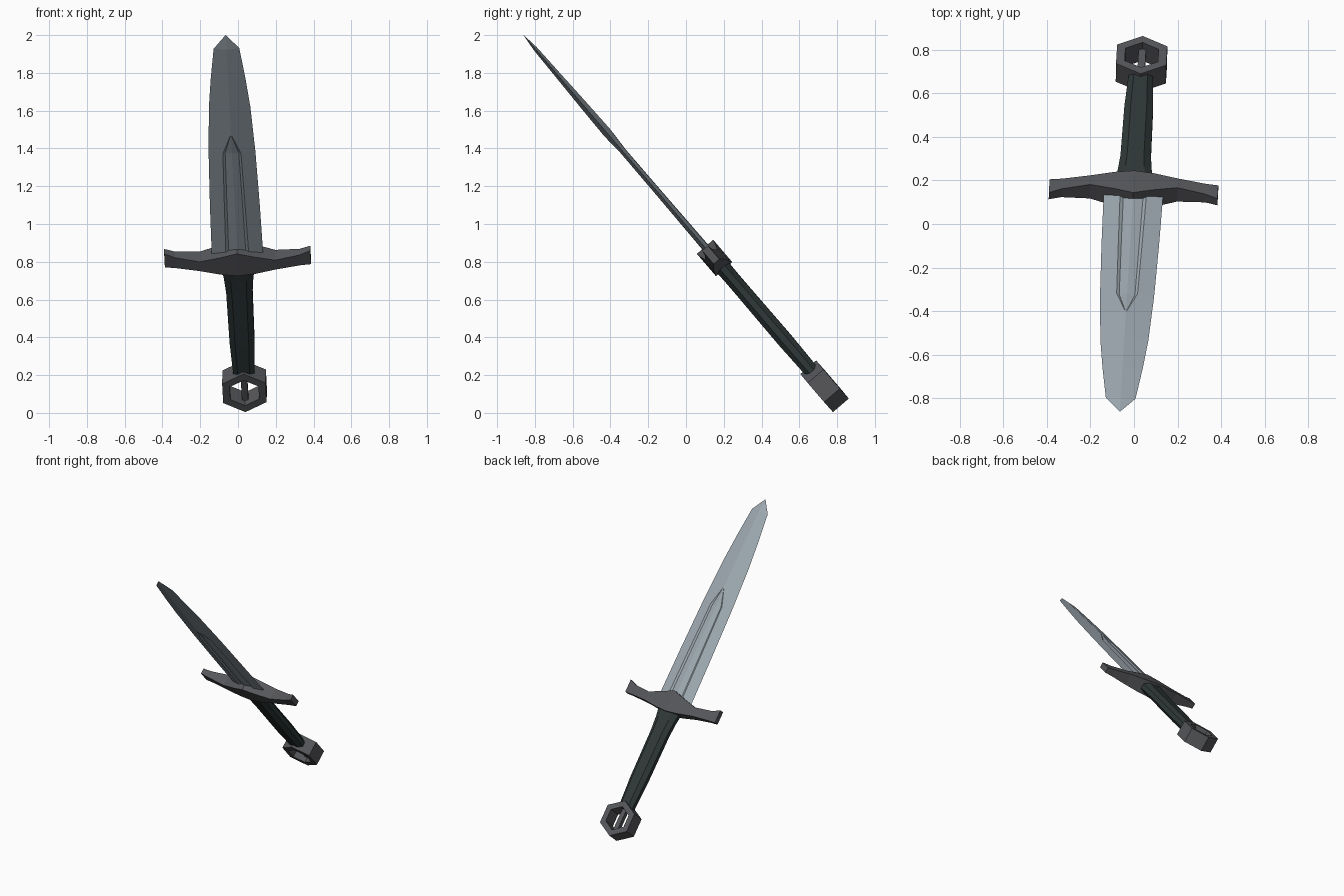
import bpy, bmesh, math
from mathutils import Vector, Matrix

if "Cube" in bpy.data.objects:
    bpy.data.objects.remove(bpy.data.objects["Cube"])

# Sword frame: local x = width, y = thickness, z = along the blade from pommel end
u = Vector((-0.0406, -0.650, 0.7585)).normalized()
w = Vector((1, -0.036, 0.022))
w = (w - u * w.dot(u)).normalized()
n = u.cross(w)
FRAME = Matrix.Translation((0.04, 0.82, 0.04)) @ Matrix((w, n, u)).transposed().to_4x4()


def material(name, rgb):
    m = bpy.data.materials.new(name)
    m.diffuse_color = (*rgb, 1)
    m.use_nodes = True
    m.node_tree.nodes["Principled BSDF"].inputs["Base Color"].default_value = m.diffuse_color
    return m


STEEL = material("pale steel", (0.33, 0.385, 0.425))
IRON = material("dark iron", (0.092, 0.094, 0.102))
WRAP = material("green black leather", (0.028, 0.039, 0.039))


def loft(name, rings, mat, closed=False):
    """Skin a list of equal rings; cap the ends, or join last to first."""
    bm = bmesh.new()
    loops = [[bm.verts.new(p) for p in r] for r in rings]
    pairs = list(zip(loops, loops[1:]))
    if closed:
        pairs.append((loops[-1], loops[0]))
    else:
        bm.faces.new(loops[0])
        bm.faces.new(loops[-1])
    for a, b in pairs:
        for i in range(len(a)):
            j = (i + 1) % len(a)
            bm.faces.new((a[i], a[j], b[j], b[i]))
    bmesh.ops.remove_doubles(bm, verts=bm.verts, dist=1e-5)
    bmesh.ops.recalc_face_normals(bm, faces=bm.faces)
    me = bpy.data.meshes.new(name)
    bm.to_mesh(me)
    bm.free()
    me.materials.append(mat)
    ob = bpy.data.objects.new(name, me)
    ob.matrix_world = FRAME
    bpy.context.collection.objects.link(ob)
    return ob


# Blade: diamond section with a sunken fuller on both faces
def blade_ring(s, W, t, f, depth):
    g = f * 0.75
    def y(x, d=0):
        return t * (1 - abs(x) / W) - d
    top = [(-W, 0), (-f, y(f)), (-g, y(g, depth)), (0, y(0, depth)),
           (g, y(g, depth)), (f, y(f)), (W, 0)]
    ring = top + [(x, -v) for x, v in reversed(top[1:-1])]
    return [(x, v, s) for x, v in ring]


blade = [  # station, half width, half thickness, fuller half width, fuller depth
    (0.99, 0.137, 0.032, 0.062, 0.011),
    (1.40, 0.132, 0.029, 0.055, 0.011),
    (1.77, 0.124, 0.026, 0.048, 0.010),
    (1.90, 0.118, 0.024, 0.004, 0),
    (2.08, 0.110, 0.021, 0.004, 0),
    (2.28, 0.092, 0.016, 0.004, 0),
    (2.49, 0.068, 0.011, 0.004, 0),
    (2.584, 0.0008, 0.0004, 0.0003, 0)]
loft("blade", [blade_ring(*b) for b in blade], STEEL)

# Cross guard: half profile mirrored to both sides
half = [  # distance out, rise to blade, drop to grip, half thickness
    (0, 0.075, 0.080, 0.057), (0.09, 0.045, 0.072, 0.052),
    (0.20, 0.012, 0.053, 0.042), (0.33, 0.030, 0.042, 0.025),
    (0.387, 0.054, 0.040, 0.020)]
stations = [(-x, a, b, t) for x, a, b, t in reversed(half[1:])] + half
S = 1.031
loft("cross_guard", [[(x, -t, S + a), (x, t, S + a), (x, t, S - b), (x, -t, S - b)]
                     for x, a, b, t in stations], IRON)


# Grip: flattened octagon, flaring at the guard
def grip_ring(s, a, b):
    return [(a, -b * .4, s), (a, b * .4, s), (a * .55, b, s), (-a * .55, b, s),
            (-a, b * .4, s), (-a, -b * .4, s), (-a * .55, -b, s), (a * .55, -b, s)]


loft("grip", [grip_ring(*g) for g in [
    (0.215, 0.055, 0.037), (0.45, 0.066, 0.042), (0.80, 0.070, 0.040),
    (0.90, 0.078, 0.040), (0.98, 0.090, 0.042)]], WRAP)


# Pommel: hexagonal ring with a bar through the hole
def hexagon(r, y):
    return [(r * math.sin(k * math.pi / 3), y, 0.133 + r * math.cos(k * math.pi / 3))
            for k in range(6)]


loft("pommel_ring", [hexagon(0.133, -0.055), hexagon(0.133, 0.055),
                     hexagon(0.088, 0.055), hexagon(0.088, -0.055)], IRON, closed=True)
loft("pommel_bar", [[(-.017, -.017, s), (.017, -.017, s), (.017, .017, s), (-.017, .017, s)]
                    for s in (0.03, 0.235)], IRON)
